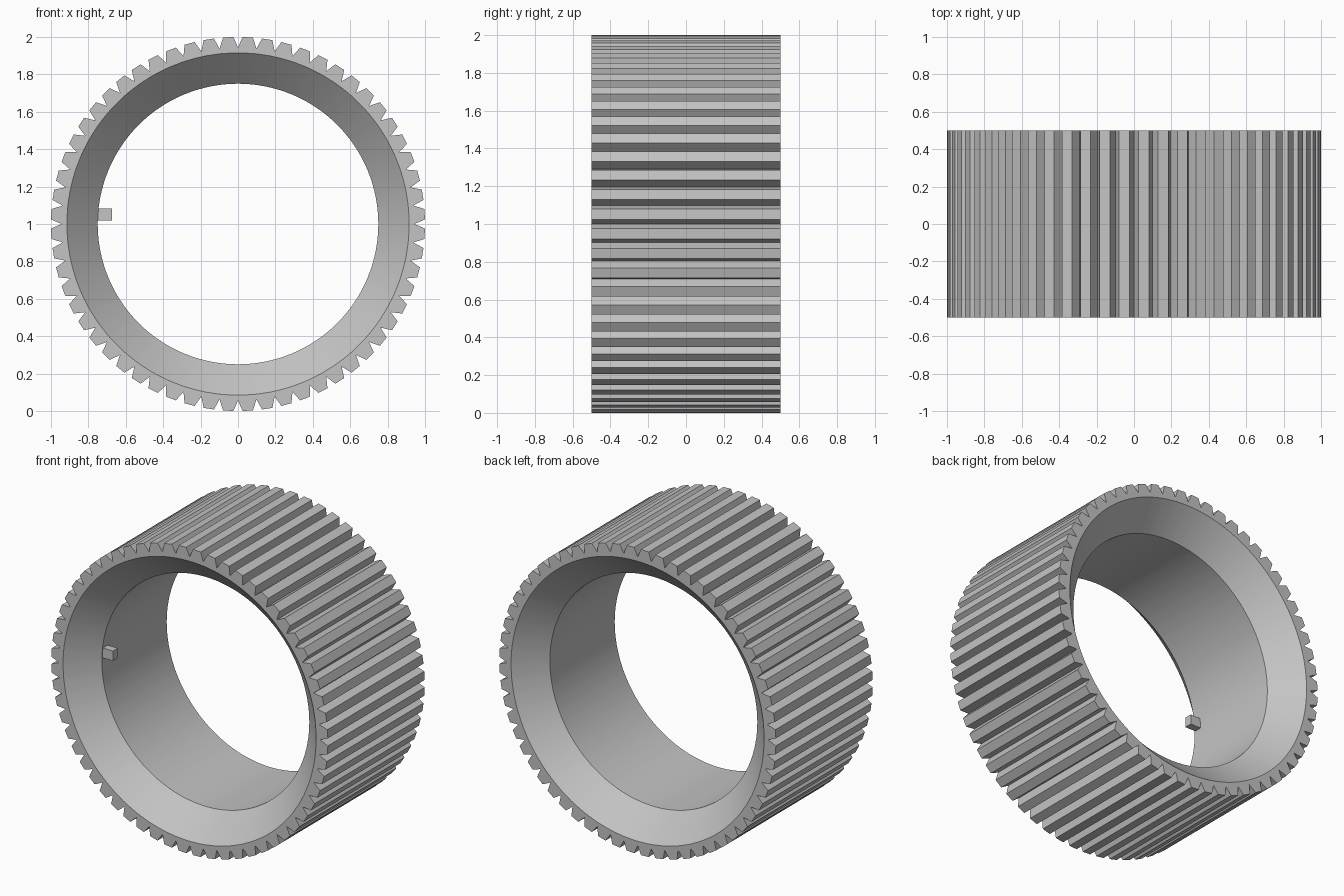
import bpy, bmesh
from math import radians, sin, cos

if "Cube" in bpy.data.objects:
    bpy.data.objects.remove(bpy.data.objects["Cube"])

GROOVES = 60
PITCH = 360 / GROOVES
HALF_GROOVE = 1.4          # degrees from groove root to tooth edge
TIP, ROOT = 1.0, 0.943
RIM, BORE = 0.915, 0.75    # chamfer outer and inner radius
HALF_WIDTH, CHAMFER = 0.5, 0.165

grey = bpy.data.materials.new("plain_grey")
grey.use_nodes = True
colour = (0.55, 0.55, 0.55, 1)
grey.diffuse_color = colour
grey.node_tree.nodes["Principled BSDF"].inputs["Base Color"].default_value = colour


def finish(name, bm):
    bmesh.ops.recalc_face_normals(bm, faces=bm.faces)
    mesh = bpy.data.meshes.new(name)
    bm.to_mesh(mesh)
    bm.free()
    mesh.materials.append(grey)
    obj = bpy.data.objects.new(name, mesh)
    bpy.context.collection.objects.link(obj)
    return obj


# Angles of groove root and the two edges of each flat tooth
steps = [(k * PITCH + a, r) for k in range(GROOVES)
         for a, r in ((0, ROOT), (HALF_GROOVE, TIP), (PITCH - HALF_GROOVE, TIP))]


def ring(bm, y, radius=None):
    """Loop of vertices about the y axis; toothed when no radius is given."""
    return [bm.verts.new(((radius or r) * cos(radians(a)), y,
                          1 + (radius or r) * sin(radians(a)))) for a, r in steps]


# Toothed band with a smooth bore, chamfered at both ends
bm = bmesh.new()
inner_y = HALF_WIDTH - CHAMFER
loops = [ring(bm, -HALF_WIDTH), ring(bm, HALF_WIDTH),
         ring(bm, HALF_WIDTH, RIM), ring(bm, inner_y, BORE),
         ring(bm, -inner_y, BORE), ring(bm, -HALF_WIDTH, RIM)]
n = len(steps)
for a, b in zip(loops, loops[1:] + loops[:1]):
    for i in range(n):
        j = (i + 1) % n
        bm.faces.new((a[i], a[j], b[j], b[i]))
band = finish("toothed_ring", bm)
bpy.context.view_layer.objects.active = band
band.select_set(True)
bpy.ops.object.shade_smooth_by_angle(angle=radians(25))
band.select_set(False)

# Small locating peg on the inner wall
bm = bmesh.new()
bmesh.ops.create_cube(bm, size=1)
peg = finish("locating_peg", bm)
peg.scale = (0.096, 0.05, 0.064)
peg.location = (-0.722, -0.305, 1.051)
